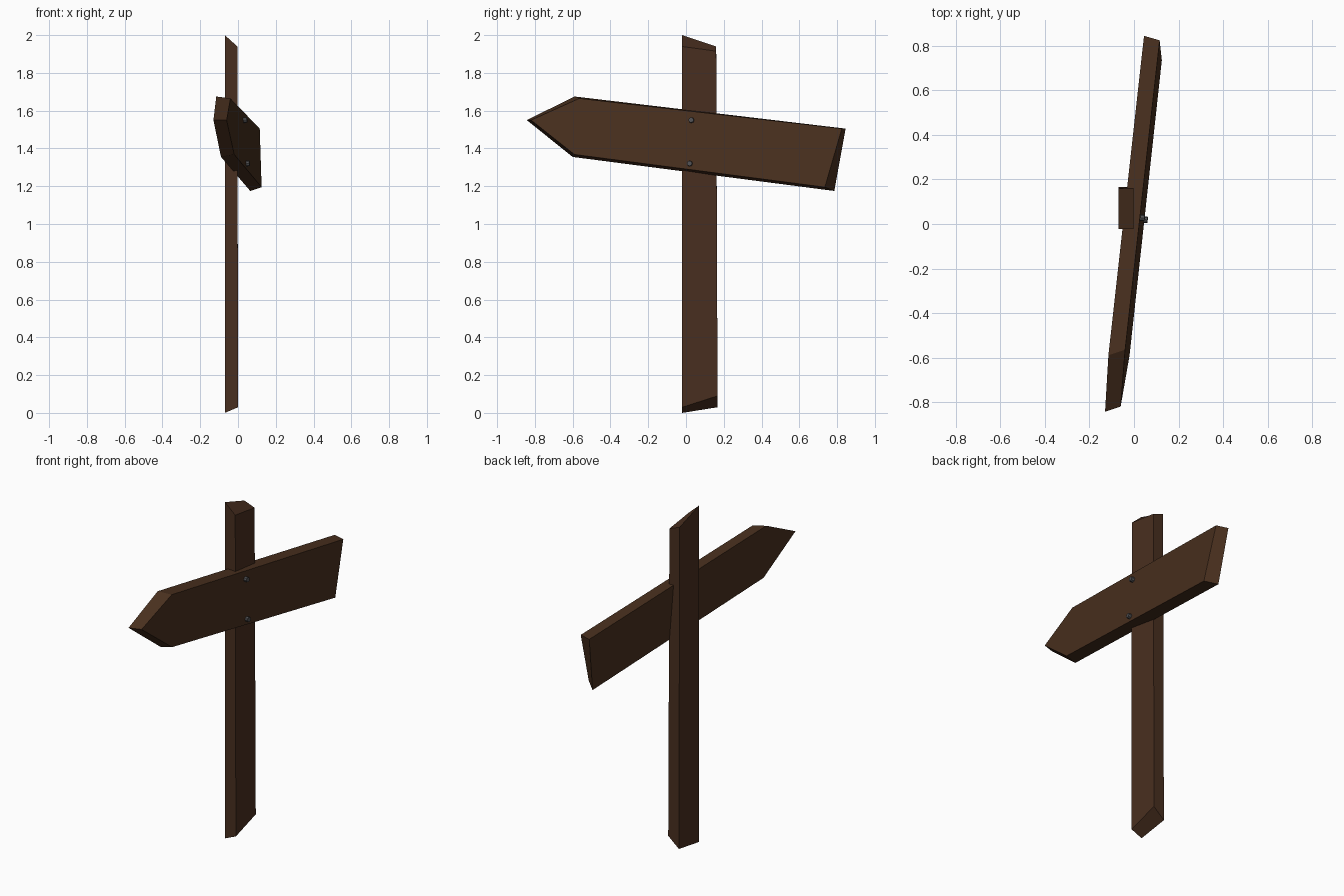
import bpy, bmesh
from mathutils import Vector

if "Cube" in bpy.data.objects:
    bpy.data.objects.remove(bpy.data.objects["Cube"])


def material(name, rgb):
    m = bpy.data.materials.new(name)
    m.diffuse_color = (*rgb, 1)
    m.use_nodes = True
    m.node_tree.nodes["Principled BSDF"].inputs["Base Color"].default_value = m.diffuse_color
    return m


def finish(name, bm, mat):
    bmesh.ops.recalc_face_normals(bm, faces=bm.faces)
    me = bpy.data.meshes.new(name)
    bm.to_mesh(me)
    bm.free()
    me.materials.append(mat)
    ob = bpy.data.objects.new(name, me)
    bpy.context.collection.objects.link(ob)
    return ob


def loft(name, loop_a, loop_b, mat):
    """Solid between two matching outlines."""
    bm = bmesh.new()
    a = [bm.verts.new(p) for p in loop_a]
    b = [bm.verts.new(p) for p in loop_b]
    n = len(a)
    bm.faces.new(a)
    bm.faces.new(b[::-1])
    for i in range(n):
        j = (i + 1) % n
        bm.faces.new((a[i], a[j], b[j], b[i]))
    return finish(name, bm, mat)


post_wood = material("post_wood", (0.066, 0.028, 0.014))
board_wood = material("board_wood", (0.066, 0.029, 0.013))
iron = material("iron", (0.08, 0.08, 0.085))

# Post with roughly sawn, slanted ends
loft("post",
     [(-0.07, -0.02, 0.0), (0.0, -0.02, 0.03), (0.0, 0.167, 0.09), (-0.07, 0.167, 0.03)],
     [(-0.07, -0.022, 2.0), (-0.003, -0.022, 1.94), (-0.003, 0.16, 1.915), (-0.07, 0.16, 1.94)],
     post_wood)

# Arrow board: tip, top front, top back, bottom back, bottom front
loft("arrow_board",
     [(-0.13, -0.843, 1.55), (-0.115, -0.59, 1.675), (0.045, 0.845, 1.505),
      (0.065, 0.785, 1.175), (-0.09, -0.6, 1.355)],
     [(-0.06, -0.82, 1.55), (-0.04, -0.565, 1.665), (0.115, 0.825, 1.505),
      (0.125, 0.735, 1.195), (-0.02, -0.59, 1.368)],
     board_wood)

# Two bolts through the board face
normal = Vector((1, -0.112, 0.065)).normalized()
for name, pos in (("upper_bolt", (0.033, 0.028, 1.55)), ("lower_bolt", (0.046, 0.02, 1.32))):
    bm = bmesh.new()
    bmesh.ops.create_cone(bm, cap_ends=True, segments=8, radius1=0.016, radius2=0.014, depth=0.03)
    bolt = finish(name, bm, iron)
    bolt.rotation_euler = normal.to_track_quat('Z', 'Y').to_euler()
    bolt.location = pos
